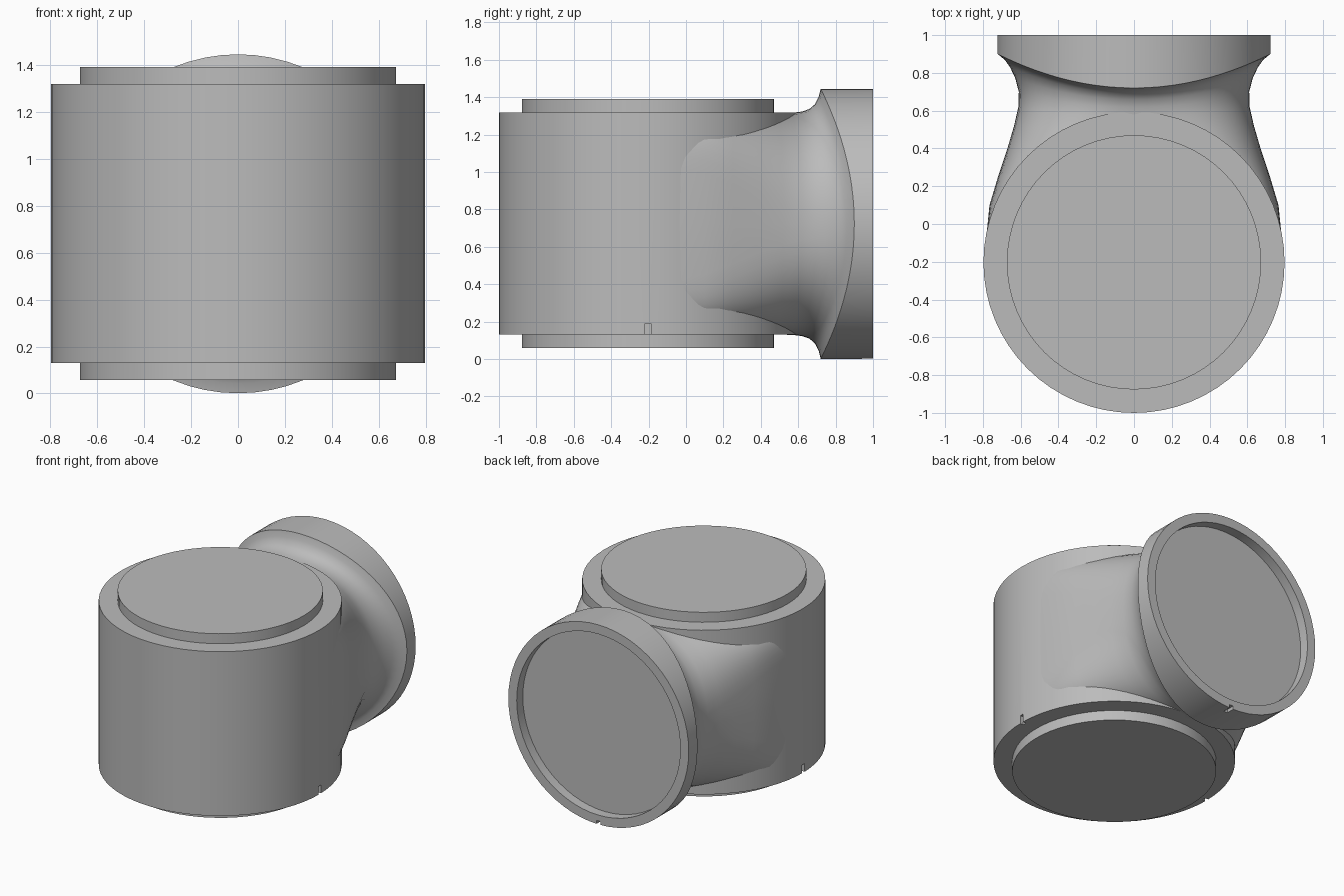
import bpy
from math import sin, cos, pi, copysign
from mathutils import Vector

cube = bpy.data.objects.get("Cube")
if cube:
    bpy.data.objects.remove(cube, do_unlink=True)

SEGMENTS = 64
AXIS_Z = 0.723        # height of the side outlet's axis
BODY_Y = -0.203       # position of the upright body's axis
FLANGE_R = 0.722

grey = bpy.data.materials.new("plain_grey")
grey.use_nodes = True
grey.diffuse_color = (0.5, 0.5, 0.5, 1)
grey.node_tree.nodes["Principled BSDF"].inputs["Base Color"].default_value = (0.5, 0.5, 0.5, 1)


def finish(obj, name, angle=35):
    obj.name = name
    obj.data.materials.append(grey)
    bpy.ops.object.select_all(action="DESELECT")
    obj.select_set(True)
    bpy.context.view_layer.objects.active = obj
    bpy.ops.object.shade_smooth_by_angle(angle=angle * pi / 180)
    return obj


def upright_cylinder(name, radius, low, high):
    bpy.ops.mesh.primitive_cylinder_add(
        vertices=SEGMENTS, radius=radius, depth=high - low,
        location=(0, BODY_Y, (low + high) / 2))
    return finish(bpy.context.object, name)


def loft(name, rows, angle=35):
    """Skin sections along y: (side y, half width, top y, half height, squareness)."""
    verts, faces = [], []
    for side_y, width, top_y, height, power in rows:
        for i in range(SEGMENTS):
            a = 2 * pi * i / SEGMENTS
            c, s = cos(a), sin(a)
            x = copysign(abs(c) ** (2 / power), c) * width
            z = copysign(abs(s) ** (2 / power), s) * height
            verts.append((x, side_y + (top_y - side_y) * s * s, AXIS_Z + z))
    n = SEGMENTS
    for r in range(len(rows) - 1):
        for i in range(n):
            j = (i + 1) % n
            faces.append((r * n + i, r * n + j, r * n + n + j, r * n + n + i))
    faces.append(tuple(reversed(range(n))))
    faces.append(tuple(range((len(rows) - 1) * n, len(rows) * n)))
    # sections run anticlockwise about -y, so flip to face outward
    faces = [f[::-1] for f in faces]
    mesh = bpy.data.meshes.new(name)
    mesh.from_pydata(verts, [], faces)
    obj = bpy.data.objects.new(name, mesh)
    bpy.context.collection.objects.link(obj)
    return finish(obj, name, angle)


def cut_notch(obj, location, size):
    bpy.ops.mesh.primitive_cube_add(size=1, location=location)
    cutter = bpy.context.object
    cutter.scale = size
    cutter.hide_render = True
    bpy.context.view_layer.update()
    mod = obj.modifiers.new("notch", "BOOLEAN")
    mod.operation = "DIFFERENCE"
    mod.solver = "EXACT"
    mod.object = cutter
    bpy.context.view_layer.objects.active = obj
    bpy.ops.object.modifier_apply(modifier=mod.name)
    bpy.data.objects.remove(cutter, do_unlink=True)


# Upright body with a raised disc at each end
body = upright_cylinder("body", 0.797, 0.13, 1.318)
upright_cylinder("top_disc", 0.673, 1.25, 1.39)
upright_cylinder("bottom_disc", 0.673, 0.058, 0.2)

# Neck blending from the square-sided body into the round flange
loft("neck", [
    (-0.10, 0.785, -0.10, 0.592, 7),
    (0.10, 0.765, 0.10, 0.592, 6),
    (0.25, 0.720, 0.25, 0.592, 4.5),
    (0.40, 0.670, 0.40, 0.592, 3.4),
    (0.52, 0.635, 0.50, 0.592, 2.8),
    (0.62, 0.612, 0.57, 0.594, 2.4),
    (0.70, 0.610, 0.62, 0.600, 2.2),
    (0.77, 0.628, 0.66, 0.614, 2.1),
    (0.83, 0.656, 0.69, 0.640, 2),
    (0.87, 0.685, 0.71, 0.680, 2),
    (0.90, FLANGE_R, 0.72, FLANGE_R, 2),
], angle=50)

# Flange ring with a recessed end disc
flange = loft("flange", [
    (side_y, r, top_y, r, 2) for side_y, top_y, r in (
        (0.80, 0.80, 0.50), (0.90, 0.72, FLANGE_R), (1.0, 1.0, FLANGE_R),
        (1.0, 1.0, 0.655), (0.93, 0.93, 0.655))
])

# Small locating notches in the lower rims
for side in (-1, 1):
    cut_notch(body, Vector((side * 0.797, BODY_Y, 0.15)), (0.05, 0.03, 0.08))
cut_notch(flange, Vector((0, 1.0, AXIS_Z - FLANGE_R)), (0.03, 0.12, 0.05))
